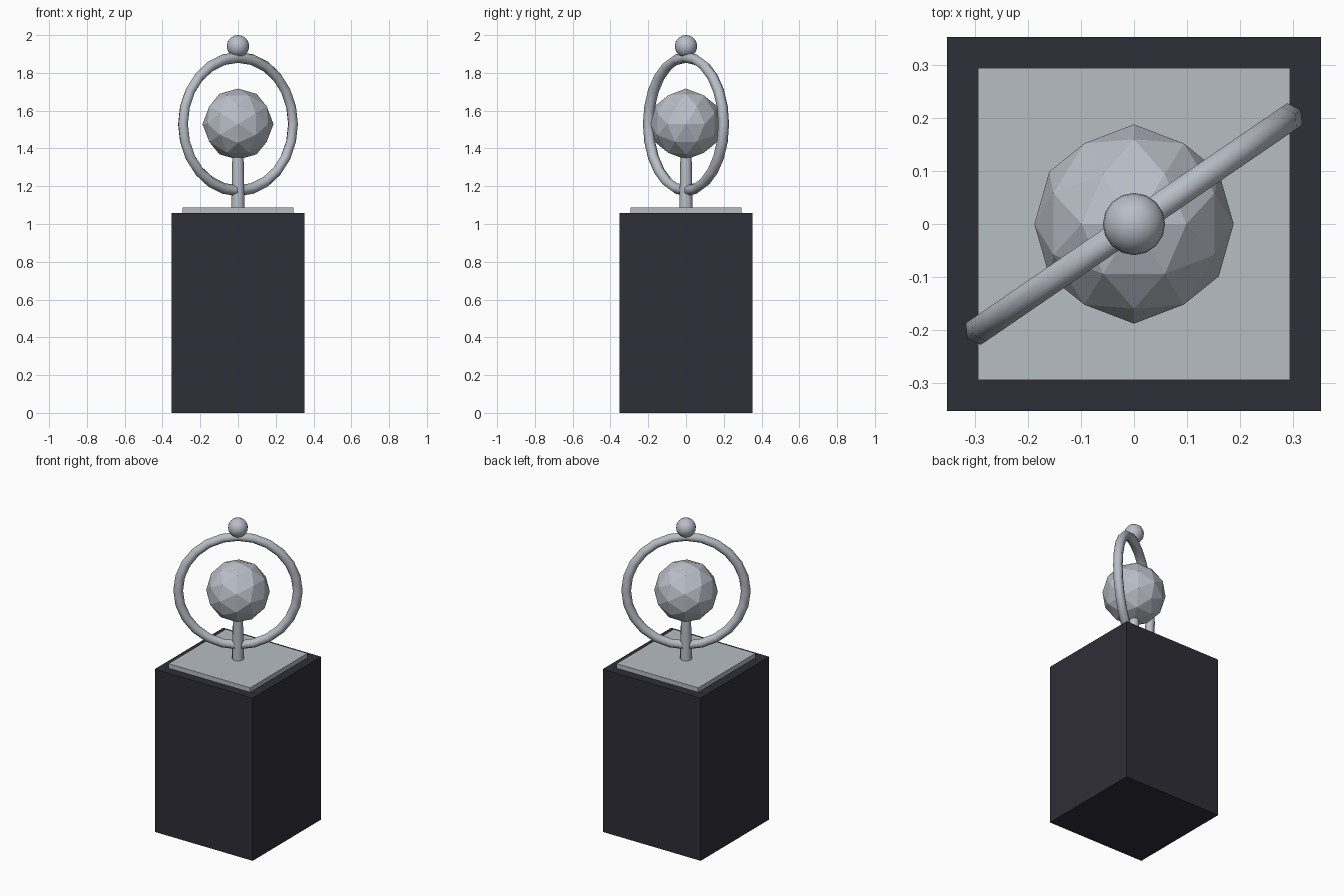
import bpy, bmesh, math
from mathutils import Vector, Matrix

if "Cube" in bpy.data.objects:
    bpy.data.objects.remove(bpy.data.objects["Cube"])


def material(name, rgb):
    """Flat colour from 0-255 display values."""
    m = bpy.data.materials.new(name)
    lin = [((c / 255 + 0.055) / 1.055) ** 2.4 for c in rgb]
    m.diffuse_color = (*lin, 1)
    m.use_nodes = True
    m.node_tree.nodes["Principled BSDF"].inputs["Base Color"].default_value = m.diffuse_color
    return m


DARK = material("dark stone", (47, 46, 56))
PLATE = material("pale plate", (183, 189, 196))
METAL = material("polished metal", (185, 190, 199))


def finish(name, mat, smooth=None):
    ob = bpy.context.object
    ob.name = name
    ob.data.materials.append(mat)
    if smooth:
        bpy.ops.object.shade_smooth_by_angle(angle=math.radians(smooth))
    return ob


def block(name, width, z0, z1, mat):
    bpy.ops.mesh.primitive_cube_add(size=1, location=(0, 0, (z0 + z1) / 2))
    bpy.context.object.scale = (width, width, z1 - z0)
    bpy.ops.object.transform_apply(location=False, rotation=False, scale=True)
    return finish(name, mat)


CENTRE = 1.529

# Pedestal and the thin plate on top of it
block("pedestal", 0.705, 0, 1.059, DARK)
block("top_plate", 0.588, 1.059, 1.088, PLATE)

# Slightly tapered post
bpy.ops.mesh.primitive_cone_add(vertices=12, radius1=0.0353, radius2=0.0294,
                                depth=0.294, location=(0, 0, 1.235))
finish("post", METAL, 40)

# Faceted orb: icosahedron from three golden rectangles, split once
bm = bmesh.new()
phi = (1 + math.sqrt(5)) / 2
for a in (-1, 1):
    for b in (-phi, phi):
        for co in ((b, a, 0), (0, b, a), (a, 0, b)):
            bm.verts.new(co)
bmesh.ops.convex_hull(bm, input=bm.verts[:])
bmesh.ops.subdivide_edges(bm, edges=bm.edges[:], cuts=1, use_grid_fill=True)
for v in bm.verts:
    v.co = v.co.normalized() * 0.188
bmesh.ops.recalc_face_normals(bm, faces=bm.faces[:])
mesh = bpy.data.meshes.new("orb")
bm.to_mesh(mesh)
bm.free()
orb = bpy.data.objects.new("orb", mesh)
orb.location.z = CENTRE
bpy.context.collection.objects.link(orb)
mesh.materials.append(METAL)

# Upright ring around the orb, turned about the vertical axis
bpy.ops.mesh.primitive_torus_add(major_segments=24, minor_segments=6,
                                 major_radius=0.353, minor_radius=0.0288,
                                 location=(0, 0, CENTRE),
                                 rotation=(math.pi / 2, 0, 0.6))
finish("ring", METAL, 65)

# Small ball crowning the ring
bpy.ops.mesh.primitive_uv_sphere_add(segments=16, ring_count=12, radius=0.0588,
                                     location=(0, 0, 1.941))
finish("crown_ball", METAL, 40)
